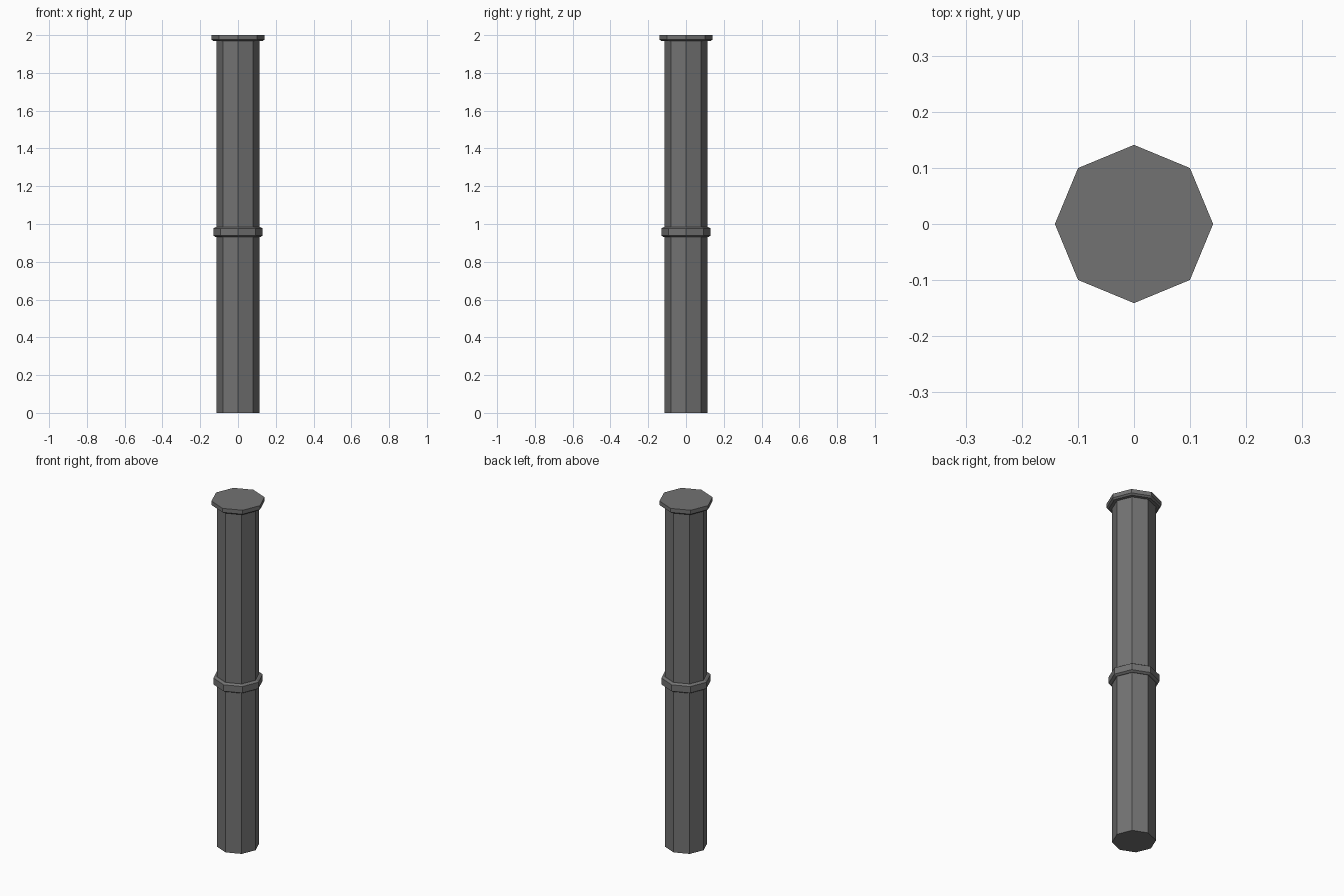
import bpy, bmesh, math

if "Cube" in bpy.data.objects:
    bpy.data.objects.remove(bpy.data.objects["Cube"])

grey = bpy.data.materials.new("dark_grey")
grey.diffuse_color = (0.17, 0.17, 0.17, 1)
grey.use_nodes = True
grey.node_tree.nodes["Principled BSDF"].inputs["Base Color"].default_value = grey.diffuse_color
SIDES = 8


def lathe(name, profile):
    """Closed octagonal solid from (radius, z) rings, bottom to top."""
    bm = bmesh.new()
    rings = []
    for r, z in profile:
        rings.append([bm.verts.new((r * math.cos(math.tau * i / SIDES),
                                    r * math.sin(math.tau * i / SIDES), z))
                      for i in range(SIDES)])
    for a, b in zip(rings, rings[1:]):
        for i in range(SIDES):
            j = (i + 1) % SIDES
            bm.faces.new((a[i], a[j], b[j], b[i]))
    bm.faces.new(rings[0][::-1])
    bm.faces.new(rings[-1])
    mesh = bpy.data.meshes.new(name)
    bm.to_mesh(mesh)
    bm.free()
    mesh.materials.append(grey)
    obj = bpy.data.objects.new(name, mesh)
    bpy.context.collection.objects.link(obj)


# Main pipe, chamfered joint collar and top flange
lathe("pipe", [(0.113, 0), (0.113, 1.98)])
lathe("joint_collar", [(0.12, 0.932), (0.131, 0.939), (0.131, 0.976), (0.12, 0.983)])
lathe("top_flange", [(0.131, 1.969), (0.141, 1.977), (0.141, 2.0)])
